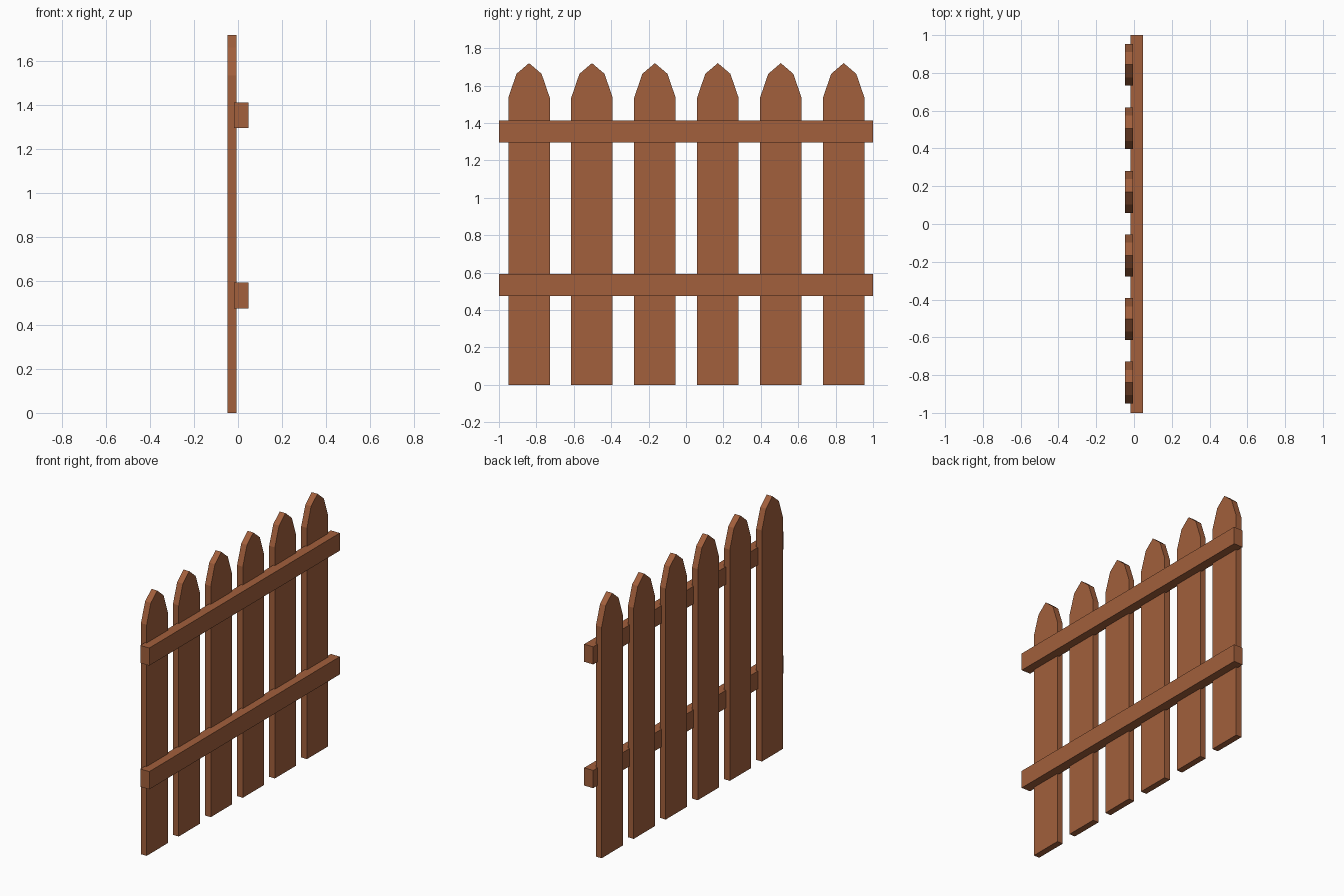
import bpy, bmesh

if "Cube" in bpy.data.objects:
    bpy.data.objects.remove(bpy.data.objects["Cube"])

wood = bpy.data.materials.new("brown_wood")
wood.diffuse_color = (0.36, 0.115, 0.045, 1)
wood.use_nodes = True
wood.node_tree.nodes["Principled BSDF"].inputs["Base Color"].default_value = wood.diffuse_color


def slab(name, profile, x0, x1, y=0.0):
    """Extrude a (y, z) outline from x0 to x1."""
    bm = bmesh.new()
    face = bm.faces.new([bm.verts.new((x0, y + py, pz)) for py, pz in profile])
    ext = bmesh.ops.extrude_face_region(bm, geom=[face])
    verts = [g for g in ext["geom"] if isinstance(g, bmesh.types.BMVert)]
    bmesh.ops.translate(bm, verts=verts, vec=(x1 - x0, 0, 0))
    bmesh.ops.recalc_face_normals(bm, faces=bm.faces)
    mesh = bpy.data.meshes.new(name)
    bm.to_mesh(mesh)
    bm.free()
    mesh.materials.append(wood)
    obj = bpy.data.objects.new(name, mesh)
    bpy.context.collection.objects.link(obj)


# Pointed pickets
half = [(0.111, 0), (0.111, 1.535), (0.067, 1.663)]
picket = half + [(0, 1.72)] + [(-y, z) for y, z in reversed(half)]
for i in range(6):
    slab(f"picket_{i + 1}", picket, -0.048, -0.006, 0.002 + (i - 2.5) * 0.3365)

# Horizontal rails, slightly sunk into the pickets
for name, z0, z1 in (("lower_rail", 0.475, 0.593), ("upper_rail", 1.297, 1.414)):
    slab(name, [(-1, z0), (1, z0), (1, z1), (-1, z1)], -0.018, 0.048)
